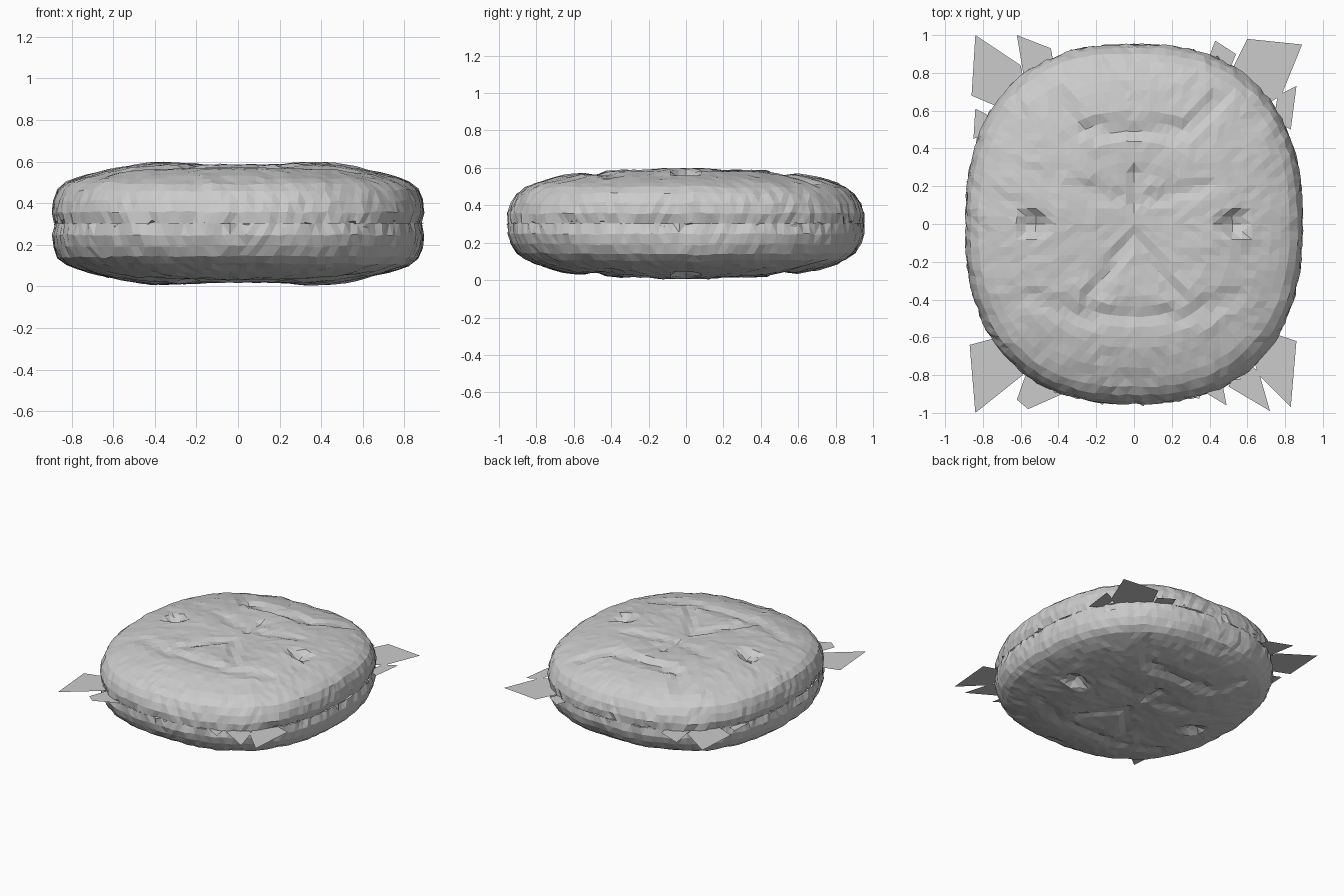
import bpy, bmesh, math, random
from mathutils import Vector, noise

if "Cube" in bpy.data.objects:
    bpy.data.objects.remove(bpy.data.objects["Cube"])

random.seed(4)
SEAM = 0.302
N = 40  # cells across each shell

# (plan radius, height above the seam) from the centre out to the pinched seam
SQUARE = [(0, .272), (.3, .28), (.45, .283), (.6, .272), (.72, .252), (.82, .23), (.9, .208),
          (.95, .184), (.978, .15), (.99, .11), (1, .07), (.992, .025), (.98, 0)]
ROUND = [(0, .272), (.3, .28), (.45, .283), (.6, .27), (.70, .253), (.78, .235), (.85, .212),
         (.9, .19), (.94, .158), (.968, .115), (.988, .07), (.992, .025), (.985, 0)]

# Pressed grooves: start, end, half width, depth
GROOVES = [((-.26, .50), (.26, .50), .06, .028), ((-.28, .50), (-.40, .66), .06, .016),
           ((.28, .50), (.45, .66), .06, .016), ((0, -.06), (-.25, -.40), .05, .018),
           ((0, -.06), (.25, -.40), .05, .018), ((0, .13), (0, .26), .055, .022),
           ((-.30, .20), (-.08, .13), .05, .014), ((.38, .20), (.08, .13), .05, .014),
           ((-.30, -.48), (.30, -.48), .06, .018), ((-.30, -.48), (-.55, -.38), .06, .014),
           ((.30, -.48), (.55, -.38), .06, .014), ((-.10, .85), (.10, .85), .04, .012),
           ((-.08, -.83), (.08, -.83), .04, .012)]


def outline(a):
    n = 2.45
    c, s = math.cos(a), math.sin(a)
    k = (abs(c / .895) ** n + abs(s / .962) ** n) ** (-1 / n)
    return Vector((c * k, s * k))


# Point on a profile at a fraction t of its length
def along(profile, t):
    lens = [math.dist(p, q) for p, q in zip(profile, profile[1:])]
    s = t * sum(lens)
    for i, length in enumerate(lens):
        if s <= length or i == len(lens) - 1:
            return Vector(profile[i]).lerp(Vector(profile[i + 1]), min(1, s / length))
        s -= length


def groove_depth(p):
    d = 0
    for a, b, w, depth in GROOVES:
        a, b = Vector(a), Vector(b)
        t = max(0, min(1, (p - a).dot(b - a) / (b - a).length_squared))
        q = (p - a.lerp(b, t)).length / w
        d = max(d, depth * max(0, 1 - q * q))
    for x in (-.525, .525):
        q = (p - Vector((x, 0))).length / .08
        d = max(d, .06 * max(0, 1 - q * q))
    return d


def make_object(name, bm):
    me = bpy.data.meshes.new(name)
    bm.to_mesh(me)
    bm.free()
    ob = bpy.data.objects.new(name, me)
    bpy.context.collection.objects.link(ob)


# Domed half shell: square grid wrapped over the dome, grooves pressed in, rough surface
def shell(name, side):
    bm = bmesh.new()
    grid = []
    for j in range(N + 1):
        row = []
        for i in range(N + 1):
            u, v = 2 * i / N - 1, 2 * j / N - 1
            big = max(abs(u), abs(v))
            # Even angular spacing round each square ring
            if abs(u) >= abs(v):
                a = (v / u * math.pi / 4 if big else 0) + (math.pi if u < 0 else 0)
            else:
                a = math.pi / 2 - u / v * math.pi / 4 + (math.pi if v < 0 else 0)
            # Fuller at the left and right sides, rounder elsewhere
            r, h = along(ROUND, big).lerp(along(SQUARE, big), math.cos(a) ** 4)
            p = outline(a) * r
            z = h
            if r < .93:
                z -= groove_depth(p)
            # Soft swelling either side of the middle
            for x in (-.36, .36):
                if h > .1:
                    z += .013 * math.exp(-((p.x - x) ** 2 + p.y ** 2) / .06)
            if h > .001:
                z += .007 * noise.noise(Vector((p.x, p.y, 0)) * 7) + random.uniform(-.003, .003)
                p *= 1 + random.uniform(-.006, .006)
            else:
                p *= 1 + random.uniform(-.01, .01)
            row.append(bm.verts.new((p.x, p.y, SEAM + side * max(z, 0))))
        grid.append(row)
    for a, b in zip(grid, grid[1:]):
        for i in range(N):
            f = [a[i], a[i + 1], b[i + 1], b[i]]
            bm.faces.new(f if side > 0 else f[::-1])
    bmesh.ops.triangulate(bm, faces=bm.faces)
    make_object(name, bm)


shell("upper_shell", 1)
shell("lower_shell", -1)

# Jagged flat scraps left at the four corners of the seam
SCRAPS = [
    [(-.84, 1.0), (-.60, .84), (-.58, .74), (-.72, .62), (-.86, .68)],
    [(-.62, 1.0), (-.44, .93), (-.42, .82), (-.58, .76)],
    [(.60, .98), (.89, .95), (.78, .68), (.68, .62), (.50, .78)],
    [(.43, .97), (.54, .90), (.50, .80), (.38, .84)],
    [(.86, .73), (.83, .50), (.74, .55), (.76, .68)],
    [(.86, -.62), (.83, -.97), (.66, -.80), (.62, -.68), (.74, -.58)],
    [(.72, -.99), (.66, -.78), (.58, -.72), (.50, -.86)],
    [(.49, -.96), (.46, -.80), (.34, -.87)],
    [(-.87, -.64), (-.84, -1.0), (-.59, -.80), (-.58, -.70), (-.72, -.60)],
    [(-.62, -.93), (-.56, -.98), (-.38, -.90), (-.44, -.80), (-.56, -.76)],
    [(-.84, .61), (-.78, .58), (-.78, .48), (-.85, .45)],
]
bm = bmesh.new()
for pts in SCRAPS:
    face = bm.faces.new([bm.verts.new((x, y, SEAM)) for x, y in pts])
    face.normal_update()
    if face.normal.z < 0:
        face.normal_flip()
# Small tilted teeth along the seam
for i in range(40):
    a = 2 * math.pi * (i + random.random()) / 40
    w = random.uniform(.03, .05)
    pts = [outline(a - w) * .97, outline(a + .4 * w) * random.uniform(.98, 1.005), outline(a + w) * .97]
    bm.faces.new([bm.verts.new((p.x, p.y, SEAM + random.uniform(-.02, .025))) for p in pts])
make_object("seam_scraps", bm)
